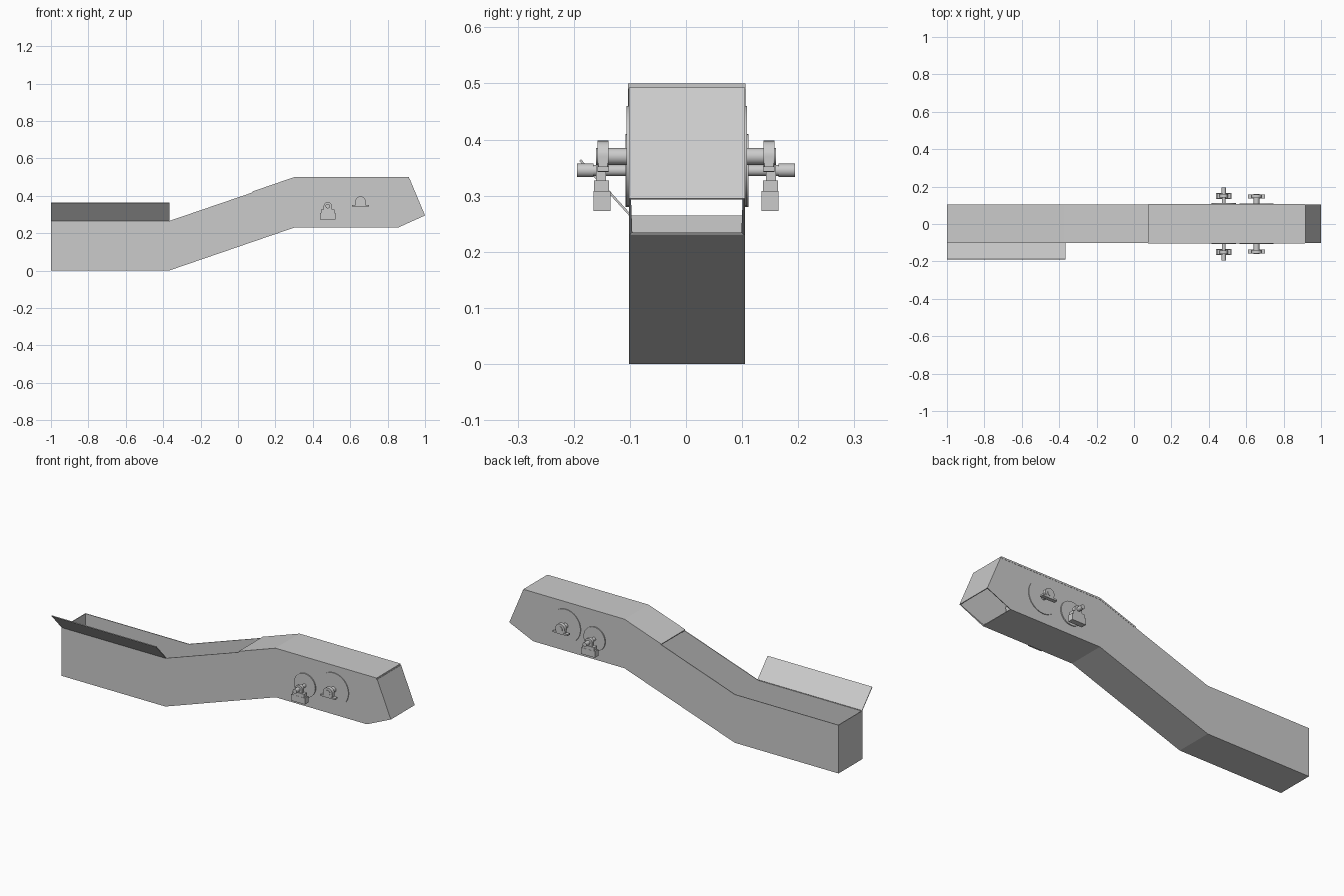
import bpy, bmesh
from math import pi, sin, cos

cube = bpy.data.objects.get("Cube")
if cube:
    bpy.data.objects.remove(cube, do_unlink=True)

steel = bpy.data.materials.new("grey_steel")
steel.use_nodes = True
GREY = (0.6, 0.6, 0.6, 1)
steel.diffuse_color = GREY
steel.node_tree.nodes["Principled BSDF"].inputs["Base Color"].default_value = GREY

Y0, Y1 = -0.102, 0.105   # casing side planes
WALL = 0.004


def finish(name, bm):
    mesh = bpy.data.meshes.new(name)
    bm.to_mesh(mesh)
    bm.free()
    obj = bpy.data.objects.new(name, mesh)
    bpy.context.collection.objects.link(obj)
    mesh.materials.append(steel)
    return obj


def prism(name, profile, y0, y1, skip=(), wall=0):
    """Extrude an x-z profile along y, leaving out the skipped edges."""
    bm = bmesh.new()
    a = [bm.verts.new((x, y0, z)) for x, z in profile]
    b = [bm.verts.new((x, y1, z)) for x, z in profile]
    bm.faces.new(a)
    bm.faces.new(b[::-1])
    n = len(a)
    for i in range(n):
        if i not in skip:
            j = (i + 1) % n
            bm.faces.new((a[j], a[i], b[i], b[j]))
    if not wall:
        bmesh.ops.recalc_face_normals(bm, faces=bm.faces)
    obj = finish(name, bm)
    if wall:
        mod = obj.modifiers.new("sheet", "SOLIDIFY")
        mod.thickness = wall
        mod.offset = -1
        mod.use_even_offset = True
    return obj


def box(name, x0, x1, y0, y1, z0, z1):
    return prism(name, [(x0, z0), (x1, z0), (x1, z1), (x0, z1)], y0, y1)


def disc(name, x, z, r, y0, y1, sides=32):
    ring = [(x + r * cos(2 * pi * i / sides), z + r * sin(2 * pi * i / sides))
            for i in range(sides)]
    obj = prism(name, ring, y0, y1)
    for p in obj.data.polygons:
        p.use_smooth = len(p.vertices) == 4
    return obj


def arch(x, z0, zc, r, steps=12):
    """Upright profile with a round top."""
    top = [(x + r * cos(pi * i / steps), zc + r * sin(pi * i / steps))
           for i in range(steps + 1)]
    return [(x - r, z0), (x + r, z0)] + top


# Casing: open trough on the left, open discharge under the head
casing = [(-1, 0), (-0.37, 0), (0.3, 0.23), (0.855, 0.23), (1, 0.295),
          (0.917, 0.493), (0.3, 0.493), (0.08, 0.419), (-0.37, 0.265), (-1, 0.265)]
prism("casing", casing, Y0, Y1, skip=(3, 5, 6, 7, 8), wall=WALL)

# Head cover lid
lid = [(0.08, 0.415), (0.3, 0.49), (0.914, 0.49), (0.914, 0.5), (0.3, 0.5), (0.076, 0.423)]
prism("head_cover", lid, Y0 - 0.001, Y1 + 0.001)

# Sloping feed flap along the front of the trough
bm = bmesh.new()
flap = [bm.verts.new(p) for p in ((-1, Y0, 0.265), (-0.365, Y0, 0.265),
                                  (-0.365, -0.19, 0.362), (-1, -0.19, 0.362))]
bm.faces.new(flap)
finish("feed_flap", bm).modifiers.new("sheet", "SOLIDIFY").thickness = WALL

# Pulleys inside the head
HX, HZ, TX, TZ = 0.655, 0.37, 0.48, 0.345
disc("head_pulley", HX, HZ, 0.07, Y0 + 0.015, Y1 - 0.015)
disc("snub_pulley", TX, TZ, 0.045, Y0 + 0.015, Y1 - 0.015)

# Shafts, seal plates and bearings on both sides
for side, s, face in (("right", -1, Y0), ("left", 1, Y1)):
    def span(a, b):
        return sorted((s * a, s * b))

    disc(f"head_plate_{side}", HX, HZ, 0.09, *sorted((face, face + s * 0.004)))
    disc(f"head_shaft_{side}", HX, HZ, 0.015, *span(0.08, 0.16))
    disc(f"head_bearing_{side}", HX, HZ, 0.028, *span(0.138, 0.158))
    prism(f"head_bearing_body_{side}", arch(HX, 0.343, HZ, 0.028), *span(0.14, 0.156))
    box(f"head_bearing_foot_{side}", HX - 0.045, HX + 0.045, *span(0.137, 0.158), 0.343, 0.352)

    disc(f"snub_plate_{side}", TX, TZ, 0.065, *sorted((face, face + s * 0.006)))
    disc(f"snub_shaft_{side}", TX, TZ, 0.01, *span(0.08, 0.18))
    disc(f"snub_shaft_cap_{side}", TX, TZ, 0.012, *span(0.165, 0.194))
    prism(f"snub_bearing_{side}", arch(TX, 0.32, TZ, 0.022), *span(0.143, 0.16))
    box(f"snub_bearing_foot_{side}", TX - 0.035, TX + 0.035, *span(0.137, 0.164), 0.308, 0.327)
    box(f"snub_bracket_{side}", TX - 0.042, TX + 0.042, *span(0.135, 0.165), 0.273, 0.308)
